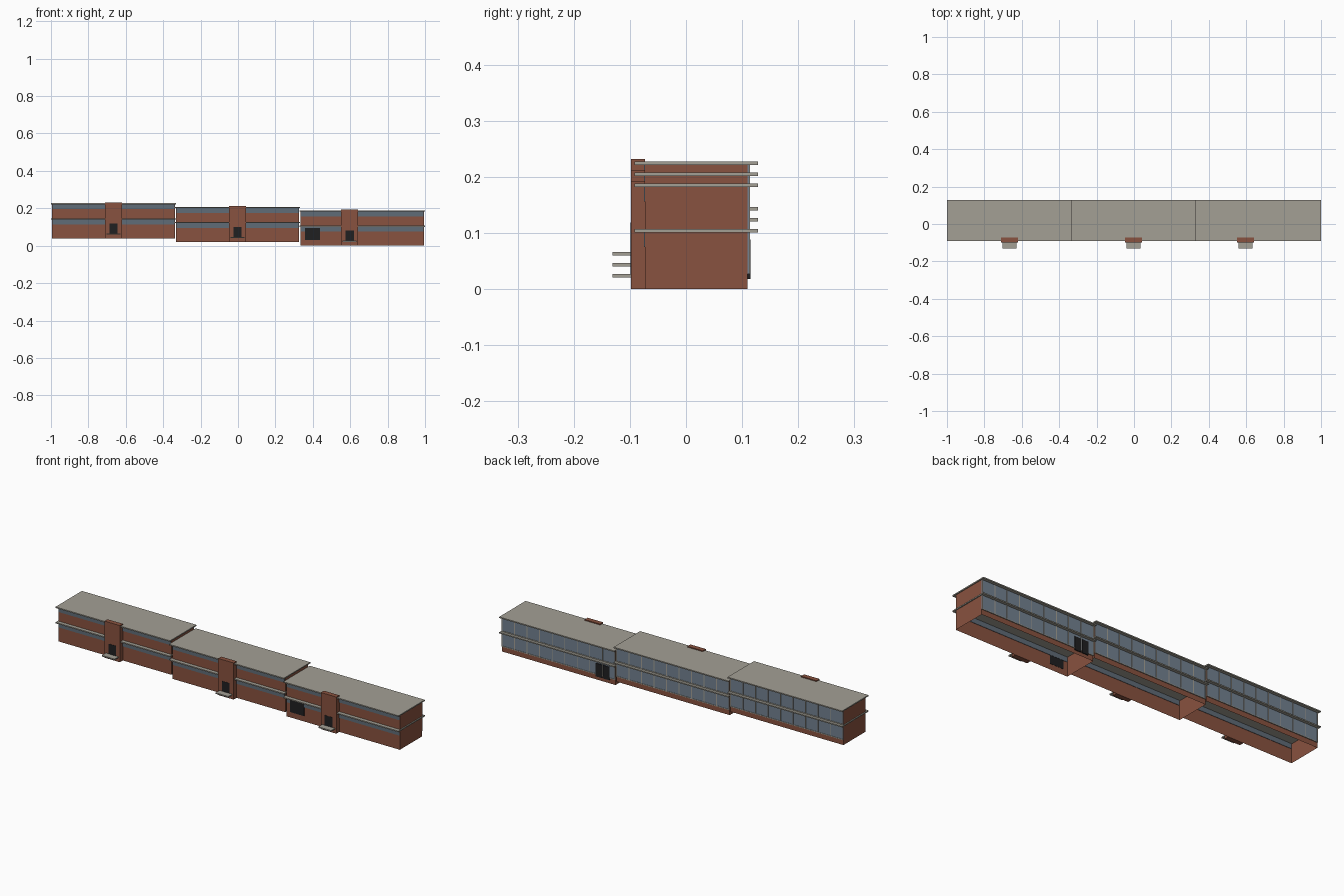
import bpy, bmesh

cube = bpy.data.objects.get("Cube")
if cube:
    bpy.data.objects.remove(cube, do_unlink=True)


def material(name, rgb):
    m = bpy.data.materials.new(name)
    m.use_nodes = True
    m.diffuse_color = (*rgb, 1)
    m.node_tree.nodes["Principled BSDF"].inputs["Base Color"].default_value = (*rgb, 1)
    return m


BRICK = material("red brick", (0.25, 0.085, 0.05))
CONCRETE = material("pale concrete", (0.37, 0.35, 0.30))
GLASS = material("blue grey glass", (0.17, 0.22, 0.28))
STRIP = material("slate strip glass", (0.115, 0.15, 0.185))
BLACK = material("black door", (0.014, 0.014, 0.015))


def box(name, mat, x, y, z, open_ends=False):
    """Box from (min, max) pairs; open_ends drops the top and bottom faces."""
    bm = bmesh.new()
    bmesh.ops.create_cube(bm, size=1)
    for v in bm.verts:
        for i, (lo, hi) in enumerate((x, y, z)):
            v.co[i] = hi if v.co[i] > 0 else lo
    if open_ends:
        bm.normal_update()
        ends = [f for f in bm.faces if abs(f.normal.z) > 0.5]
        bmesh.ops.delete(bm, geom=ends, context='FACES')
    me = bpy.data.meshes.new(name)
    bm.to_mesh(me)
    bm.free()
    me.materials.append(mat)
    ob = bpy.data.objects.new(name, me)
    bpy.context.collection.objects.link(ob)
    return ob


FRONT, BACK = -0.073, 0.110
SLAB_Y = (-0.092, 0.128)
BAYS = 9


def block(tag, x0, x1, base, tower_x):
    def part(name, mat, x, y, z, **kw):
        return box(f"{tag}_{name}", mat, x, y, (z[0] + base, z[1] + base), **kw)

    w0, w1 = x0 + 0.005, x1 - 0.005
    # Brick shell, roof and intermediate floor
    part("walls", BRICK, (w0, w1), (FRONT, BACK), (0, 0.183), open_ends=True)
    part("roof", CONCRETE, (x0, x1), SLAB_Y, (0.182, 0.188))
    part("floor_slab", CONCRETE, (x0, x1), SLAB_Y, (0.101, 0.107))

    # Front ribbon windows, one per storey
    for storey, z in (("lower", (0.075, 0.101)), ("upper", (0.156, 0.182))):
        part(f"{storey}_ribbon_window", STRIP, (w0 + 0.002, w1 - 0.002),
             (FRONT - 0.002, FRONT + 0.002), z)

    # Back glazing with frames
    for storey, z in (("lower", (0.027, 0.101)), ("upper", (0.107, 0.182))):
        part(f"{storey}_glazing", GLASS, (w0, w1), (BACK, BACK + 0.002), z)
        part(f"{storey}_sill", CONCRETE, (w0, w1), (BACK, BACK + 0.004),
             (z[0], z[0] + 0.004))
        for i in range(BAYS + 1):
            x = w0 + 0.002 + (w1 - w0 - 0.004) * i / BAYS
            part(f"{storey}_mullion_{i}", CONCRETE, (x - 0.002, x + 0.002),
                 (BACK, BACK + 0.004), z)

    # Entrance tower with door and porch slab
    tower_front = -0.098
    part("tower", BRICK, (tower_x - 0.045, tower_x + 0.045),
         (tower_front, FRONT), (0, 0.193))
    part("tower_door", BLACK, (tower_x - 0.022, tower_x + 0.022),
         (tower_front - 0.001, tower_front + 0.002), (0.027, 0.08))
    part("porch", CONCRETE, (tower_x - 0.037, tower_x + 0.037),
         (-0.131, tower_front), (0.021, 0.027))


# Three blocks stepping down the slope
block("right", -1.0, -0.332, 0.039, -0.665)
block("middle", -0.337, 0.332, 0.0195, -0.002)
block("left", 0.329, 1.0, 0.0, 0.597)

# Garage door in front, double door behind
box("garage_door", BLACK, (0.358, 0.438), (FRONT - 0.004, FRONT + 0.001), (0.03, 0.094))
for i, x in enumerate((0.367, 0.41)):
    box(f"back_door_{i}", BLACK, (x, x + 0.036), (BACK, BACK + 0.005), (0.018, 0.088))
